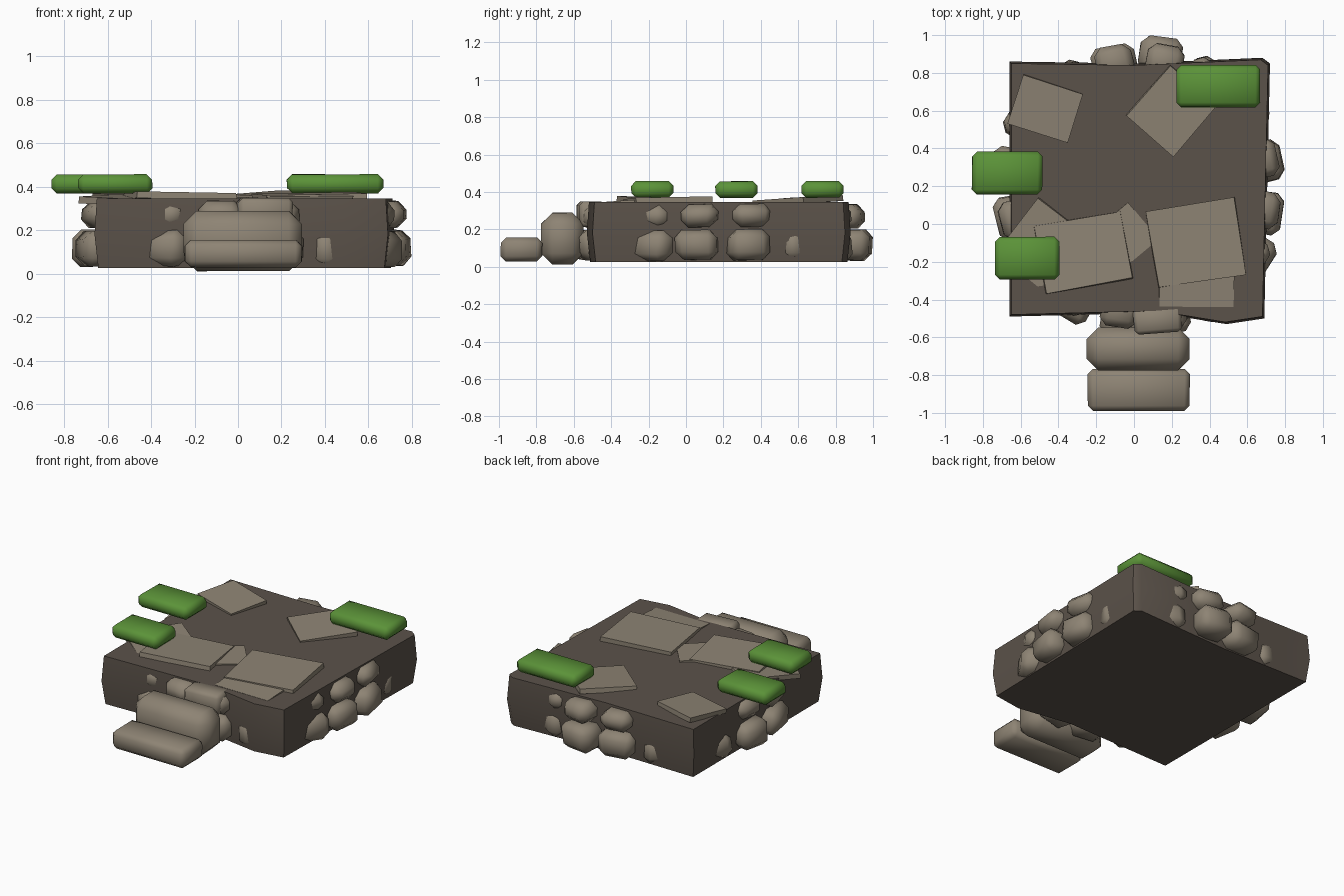
import bpy, bmesh, math, random
from mathutils import Matrix, Vector

random.seed(4)
if "Cube" in bpy.data.objects:
    bpy.data.objects.remove(bpy.data.objects["Cube"])


def material(name, rgb):
    m = bpy.data.materials.new(name)
    m.use_nodes = True
    m.diffuse_color = (*rgb, 1)
    m.node_tree.nodes["Principled BSDF"].inputs["Base Color"].default_value = (*rgb, 1)
    return m


STONE = material("warm grey stone", (0.27, 0.23, 0.175))
EARTH = material("dark earth", (0.105, 0.085, 0.068))
MOSS = material("green moss", (0.105, 0.29, 0.04))


def finish(name, bm, mat, angle):
    bmesh.ops.recalc_face_normals(bm, faces=bm.faces)
    mesh = bpy.data.meshes.new(name)
    bm.to_mesh(mesh)
    bm.free()
    obj = bpy.data.objects.new(name, mesh)
    bpy.context.collection.objects.link(obj)
    mesh.materials.append(mat)
    bpy.ops.object.select_all(action="DESELECT")
    obj.select_set(True)
    bpy.context.view_layer.objects.active = obj
    bpy.ops.object.shade_smooth_by_angle(angle=math.radians(angle))
    return obj


def block(name, centre, size, mat, turn=0, jitter=0.0, bevel=0.0, angle=50, tilt=(0, 0)):
    """Chipped box: corners pushed about at random, then chamfered."""
    bm = bmesh.new()
    bmesh.ops.create_cube(bm, size=1)
    for v in bm.verts:
        v.co = Vector(c * s * (1 - random.uniform(0, jitter)) for c, s in zip(v.co, size))
    if bevel:
        bmesh.ops.bevel(bm, geom=bm.edges[:], offset=bevel, segments=1,
                        affect="EDGES", clamp_overlap=True)
    spin = (Matrix.Rotation(math.radians(turn), 4, "Z")
            @ Matrix.Rotation(math.radians(tilt[0]), 4, "X")
            @ Matrix.Rotation(math.radians(tilt[1]), 4, "Y"))
    bm.transform(Matrix.Translation(centre) @ spin)
    return finish(name, bm, mat, angle)


# Earth core: a rough square outline lofted through three levels
outline = [(-0.66, -0.49), (0.12, -0.47), (0.49, -0.53), (0.69, -0.5),
           (0.72, 0.85), (0.68, 0.88), (0, 0.85), (-0.66, 0.86)]
bm = bmesh.new()
rings = []
for z, s in ((0.025, 0.975), (0.18, 1.0), (0.345, 0.985)):
    rings.append([bm.verts.new((0.03 + (x - 0.03) * s, 0.19 + (y - 0.19) * s, z))
                  for x, y in outline])
for low, high in zip(rings, rings[1:]):
    for i in range(len(low)):
        j = (i + 1) % len(low)
        bm.faces.new((low[i], low[j], high[j], high[i]))
bm.faces.new(rings[0])
bm.faces.new(rings[-1])
finish("earth_core", bm, EARTH, 40)

# Two courses of stones in a circle; the core's corners swallow the diagonal ones
for course, z, radius, size in (("lower", 0.115, 0.695, (0.2, 0.25, 0.18)),
                                ("upper", 0.272, 0.665, (0.2, 0.22, 0.14))):
    for i in range(16):
        a = 13 + 22.5 * i + random.uniform(-2, 2)
        r = radius + random.uniform(-0.02, 0.02)
        centre = (0.03 + r * math.cos(math.radians(a)),
                  0.19 + r * math.sin(math.radians(a)), z)
        block(f"{course}_rim_stone_{i + 1}", centre, size, STONE, a, 0.2, 0.04)

# Steps at the front
block("lower_step", (0.025, -0.88, 0.092), (0.55, 0.225, 0.128), STONE, 0, 0.03, 0.028)
block("middle_step", (0.022, -0.662, 0.15), (0.55, 0.23, 0.28), STONE, 0, 0.03, 0.06)
block("upper_step", (0.125, -0.51, 0.28), (0.26, 0.14, 0.14), STONE, 4, 0.05, 0.02)

# Thin paving slabs on top
slabs = [((-0.47, 0.61), (0.34, 0.28), -18, (3, 2)),
         ((0.2, 0.6), (0.36, 0.34), 49, (2, -3)),
         ((-0.27, -0.15), (0.48, 0.37), 10, (-2, 1)),
         ((0.33, -0.1), (0.48, 0.42), 9, (1, -1)),
         ((-0.45, -0.14), (0.44, 0.38), -38, (2, 2)),
         ((0.33, -0.34), (0.41, 0.2), 0, (4, 0)),
         ((-0.04, -0.06), (0.24, 0.26), 40, (1, 1))]
for i, ((x, y), (w, d), turn, tilt) in enumerate(slabs):
    z = 0.353 if i < 4 else 0.338
    block(f"paving_slab_{i + 1}", (x, y, z), (w, d, 0.032), STONE, turn, 0.05, 0, 30, tilt)

# Moss pads
for i, (x, y, w, d) in enumerate([(-0.67, 0.27, 0.38, 0.23), (-0.565, -0.18, 0.35, 0.23),
                                  (0.445, 0.73, 0.45, 0.23)]):
    block(f"moss_pad_{i + 1}", (x, y, 0.413), (w, d, 0.09), MOSS, 0, 0.04, 0.025)
